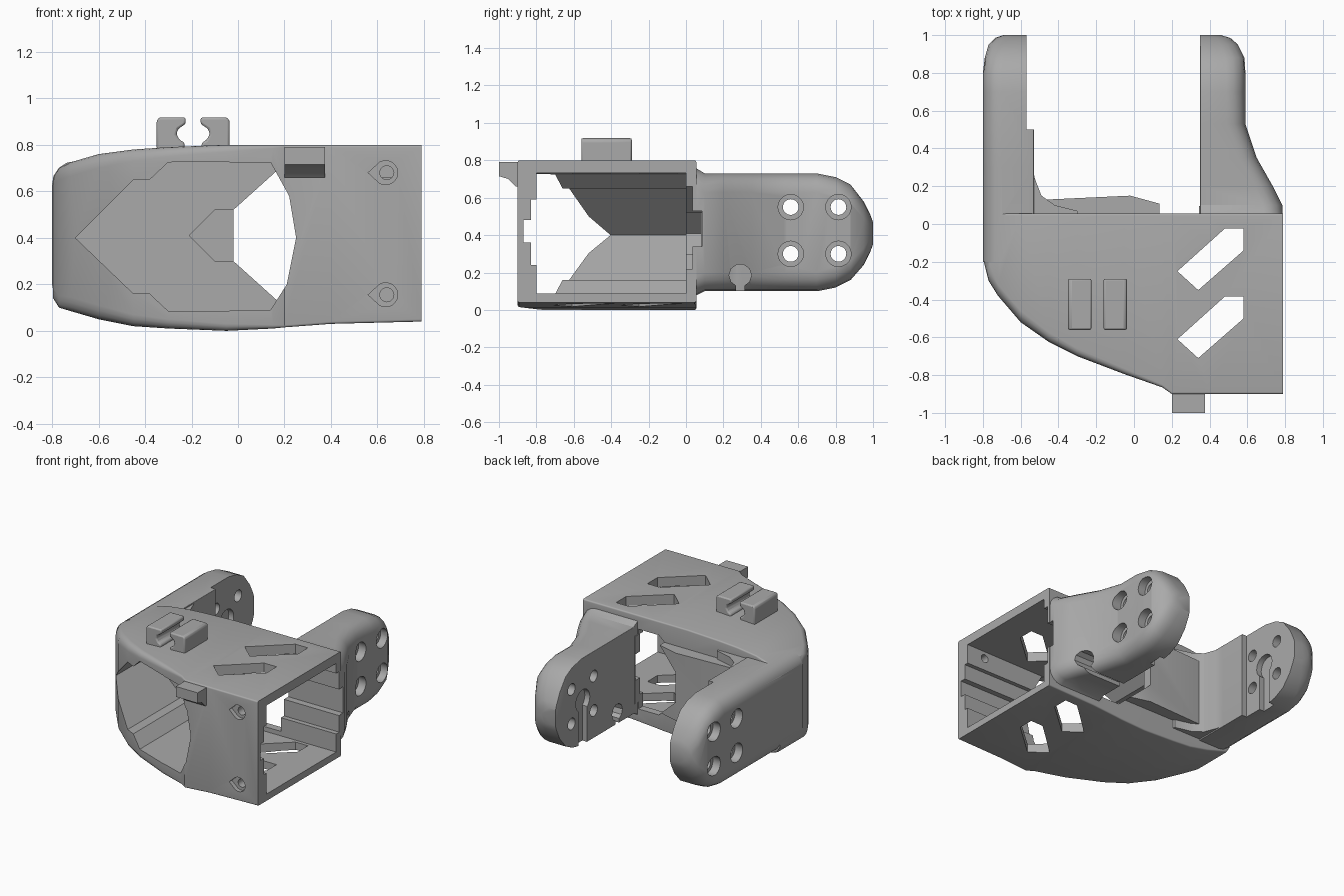
import bpy, bmesh, math
from mathutils import Vector

cube = bpy.data.objects.get("Cube")
if cube:
    bpy.data.objects.remove(cube)

grey = bpy.data.materials.new("light grey plastic")
grey.use_nodes = True
grey.diffuse_color = (0.4, 0.4, 0.4, 1)
grey.node_tree.nodes["Principled BSDF"].inputs["Base Color"].default_value = (0.4, 0.4, 0.4, 1)


def loft(name, rings):
    """Skin a row of equal-length rings and cap both ends."""
    bm = bmesh.new()
    rows = [[bm.verts.new(p) for p in ring] for ring in rings]
    n = len(rows[0])
    for a, b in zip(rows, rows[1:]):
        for i in range(n):
            j = (i + 1) % n
            bm.faces.new((a[i], a[j], b[j], b[i]))
    bm.faces.new(rows[0])
    bm.faces.new(rows[-1][::-1])
    bmesh.ops.recalc_face_normals(bm, faces=bm.faces)
    mesh = bpy.data.meshes.new(name)
    bm.to_mesh(mesh)
    bm.free()
    mesh.materials.append(grey)
    ob = bpy.data.objects.new(name, mesh)
    bpy.context.collection.objects.link(ob)
    return ob


def prism(name, pts, axis, lo, hi):
    """Extrude a flat outline along x, y or z."""
    place = {"x": lambda p, d: (d, p[0], p[1]),
             "y": lambda p, d: (p[0], d, p[1]),
             "z": lambda p, d: (p[0], p[1], d)}[axis]
    return loft(name, [[place(p, d) for p in pts] for d in (lo, hi)])


def rect(a0, a1, b0, b1):
    return [(a0, b0), (a1, b0), (a1, b1), (a0, b1)]


def circle(a, b, r, n=20):
    return [(a + r * math.cos(2 * math.pi * i / n), b + r * math.sin(2 * math.pi * i / n)) for i in range(n)]


def rounded(a0, a1, b0, b1, radii, n=4):
    """Rectangle with one radius per corner, counter-clockwise from the low corner."""
    pts = []
    corners = [(a0, b0, 1, 1), (a1, b0, -1, 1), (a1, b1, -1, -1), (a0, b1, 1, -1)]
    for k, ((a, b, sa, sb), r) in enumerate(zip(corners, radii)):
        for i in range(n + 1):
            t = math.pi + k * math.pi / 2 + i * math.pi / 2 / n
            pts.append((a + sa * r + r * math.cos(t), b + sb * r + r * math.sin(t)))
    return pts


def combine(target, tool, operation):
    mod = target.modifiers.new("join", "BOOLEAN")
    mod.operation, mod.object, mod.solver = operation, tool, "EXACT"
    bpy.context.view_layer.objects.active = target
    bpy.ops.object.modifier_apply(modifier=mod.name)
    bpy.data.objects.remove(tool)


def finish(ob, angle=30):
    bpy.ops.object.select_all(action="DESELECT")
    ob.select_set(True)
    bpy.context.view_layer.objects.active = ob
    bpy.ops.object.shade_smooth_by_angle(angle=math.radians(angle))


# Outer housing: x, front y, bottom z, top z, corner radius
stations = [(-.795, -.2, .14, .66, .04), (-.77, -.3, .1, .7, .05), (-.72, -.38, .085, .725, .06),
            (-.6, -.52, .05, .76, .06), (-.45, -.625, .02, .78, .05), (-.3, -.7, .01, .79, .04),
            (-.05, -.795, 0, .8, .03), (.15, -.865, .01, .8, .015), (.2, -.9, .015, .8, .01),
            (.4, -.9, .03, .8, .01), (.79, -.9, .04, .8, .01)]
shell = loft("bracket_shell", [[(x, y, z) for y, z in rounded(f, .055, lo, hi, (r, .01, .01, r))]
                               for x, f, lo, hi, r in stations])

# Arms: y, outer x, bottom z, top z
tip = [(.7, .1, .73), (.8, .12, .71), (.88, .16, .67), (.95, .24, .58), (.985, .31, .51), (1, .35, .47)]


def arm(name, inner, outers, base):
    rows = base + [(y, o, lo, hi) for (y, lo, hi), o in zip(tip, outers)]
    rings = []
    for y, outer, lo, hi in rows:
        r = min(.1, abs(outer - inner) * .45, (hi - lo) * .45)
        s = 1 if outer > 0 else -1
        prof = rounded(s * inner, s * outer, lo, hi, (.004, r, r, .004))
        rings.append([(s * x, y, z) for x, z in prof])
    return loft(name, rings)


right_arm = arm("wide_arm", .35, (.59, .59, .585, .55, .51, .46),
                [(0, .785, .05, .79), (.1, .785, .1, .73), (.2, .735, .1, .73),
                 (.35, .65, .1, .73), (.53, .59, .1, .73)])
left_arm = arm("straight_arm", -.53, (-.8, -.8, -.79, -.77, -.735, -.69),
               [(-.2, -.8, .1, .73), (.3, -.8, .1, .73)])
combine(left_arm, prism("arm_step", rect(-.57, -.4, .5, 1.1), "z", 0, 1), "DIFFERENCE")

# Fillet and thickened back wall between the arms
fillet = prism("fillet", [(-.6, 0), (-.28, 0), (-.3, .07), (-.42, .1), (-.49, .15), (-.525, .24), (-.54, .32), (-.6, .32)],
               "z", .11, .72)
pad = prism("back_pad", [(-.58, 0), (.37, 0), (.37, .095), (.2, .09), (-.02, .15), (-.45, .13), (-.58, .13)],
            "z", .17, .66)
for part in (right_arm, left_arm, fillet, pad):
    combine(shell, part, "UNION")

cutters = []


def cut(pts, axis, lo, hi):
    cutters.append(prism("cutter", pts, axis, lo, hi))


# Hollow interior with a pointed end, and the pointed front opening
nose_top = [(-.3, .725), (-.38, .65), (-.45, .65)]
nose = nose_top + [(-.7, .4)] + [(x, .81 - z) for x, z in reversed(nose_top)]
cut(nose + [(1, .09), (1, .735)], "y", -.8, 0)
cut(nose + [(.14, .09), (.21, .2), (.25, .4), (.22, .58), (.14, .725)], "y", -1.2, -.7)

# Back opening and arrow recess
cut([(-.02, .3), (.18, .12), (.345, .12), (.345, .7), (.18, .7), (-.02, .52)], "y", -.1, .4)
cut([(-.21, .41), (-.1, .3), (.05, .3), (.05, .52), (-.1, .52)], "y", -.1, .08)

# Stepped rail grooves inside the front and back walls
cut(rect(-.83, -.7, .24, .59), "x", .15, 1)
cut(rect(-.87, -.7, .36, .48), "x", .15, 1)
cut(rect(-.1, .035, .22, .66), "x", .3, 1)
cut(rect(-.1, .085, .34, .53), "x", .3, 1)

# Slanted slots through roof and floor
for shift in (0, -.36):
    slot = [(.23, -.25), (.48, -.025), (.58, -.025), (.58, -.14), (.34, -.35)]
    cut([(x, y + shift) for x, y in slot], "z", -.2, 1.2)

# Teardrop screw holes in the front plate
for z in (.68, .155):
    cut([(.56, z)] + [(.635 + .052 * math.cos(math.radians(a)), z + .052 * math.sin(math.radians(a)))
                      for a in range(-120, 121, 20)], "y", -1.1, -.87)
    cut(circle(.64, z, .03), "y", -1.1, -.7)

# Arm screw holes with wider outer seats
for y in (.56, .815):
    for z in (.3, .55):
        cut(circle(y, z, .042), "x", -1, 1)
        cut(circle(y, z, .068), "x", .53, 1)
        cut(circle(y, z, .068), "x", -1, -.74)

# Shaft slots on the inner arm faces
for lo, hi in ((.3, .39), (-.61, -.5)):
    cut(circle(.685, .42, .08), "x", lo, hi)
    cut(rect(.635, .735, 0, .42), "x", lo, hi)

# Cable keyhole under the wide arm
cut(circle(.29, .185, .06, 10), "x", .3, 1)
cut(rect(.268, .312, 0, .18), "x", .3, 1)

for c in cutters:
    combine(shell, c, "DIFFERENCE")
finish(shell)

# Cable clip: two facing hooks on the roof
hook = [(-.35, .78), (-.35, .905), (-.338, .918), (-.225, .918), (-.225, .89), (-.258, .868),
        (-.265, .845), (-.25, .82), (-.23, .81), (-.23, .78)]
for name, side in (("clip_hook_outer", 1), ("clip_hook_inner", -1)):
    clip = prism(name, [(-.193 + side * (x + .193), z) for x, z in hook], "y", -.56, -.29)
    bevel = clip.modifiers.new("soft edges", "BEVEL")
    bevel.width, bevel.segments = .01, 2
    finish(clip)

# Wedge tab on the front edge
tab = prism("front_tab", [(-1, .79), (-1, .715), (-.95, .7), (-.91, .66), (-.86, .66), (-.86, .79)], "x", .2, .375)
finish(tab)
